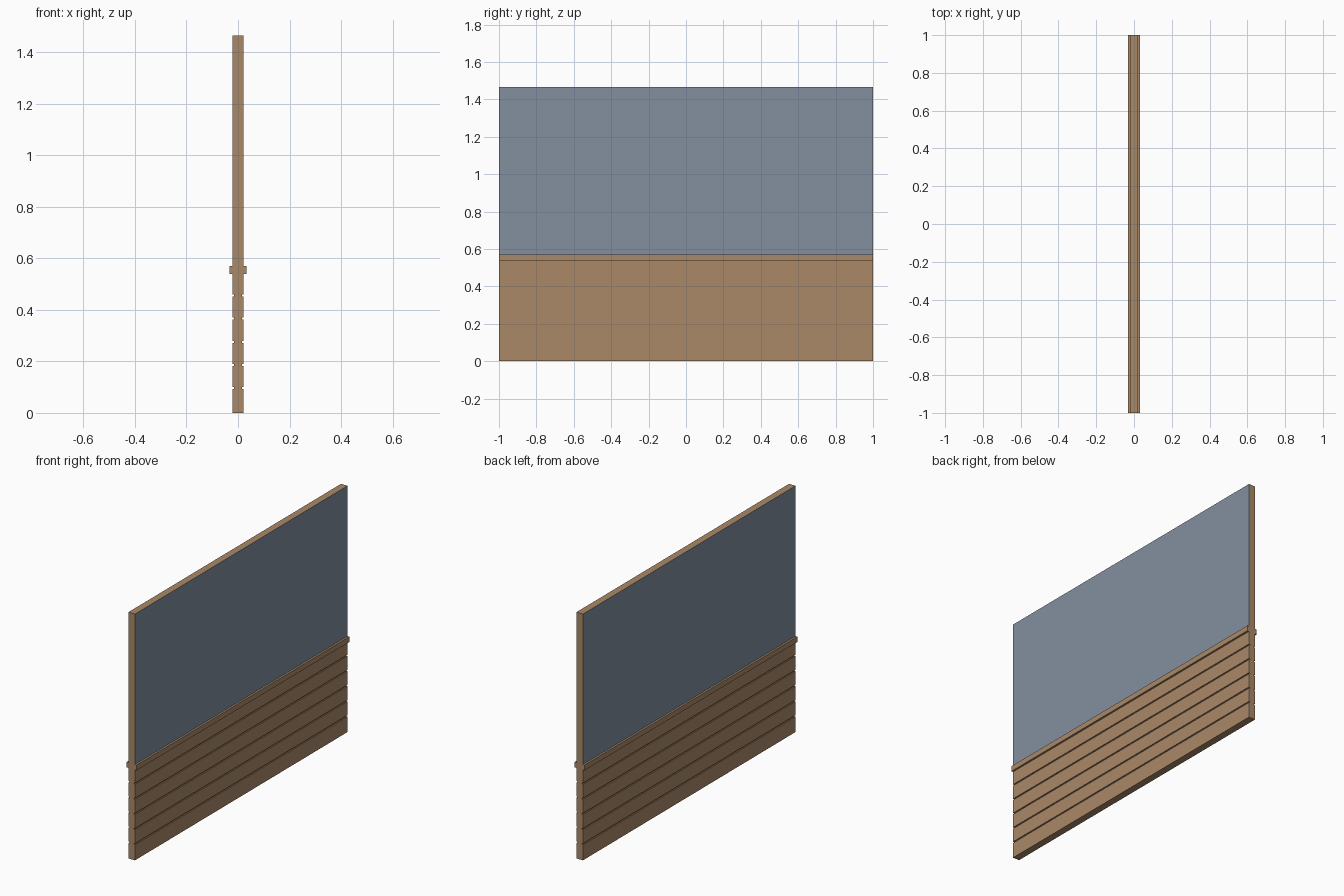
import bpy, bmesh

if "Cube" in bpy.data.objects:
    bpy.data.objects.remove(bpy.data.objects["Cube"])

HALF_LEN = 1.0
HEIGHT = 1.466
T = 0.0215                      # half thickness of the wall
RAIL_LOW, RAIL_HIGH, RAIL_X = 0.539, 0.571, 0.033
RAIL_MID = (RAIL_LOW + RAIL_HIGH) / 2


def material(name, rgb):
    m = bpy.data.materials.new(name)
    m.diffuse_color = (*rgb, 1)
    m.use_nodes = True
    m.node_tree.nodes["Principled BSDF"].inputs["Base Color"].default_value = m.diffuse_color
    return m


wood = material("wood", (0.40, 0.25, 0.14))
paint = material("blue_grey_paint", (0.23, 0.28, 0.35))


def extrude_profile(name, profile, painted_above=None):
    """Extrude a closed (x, z) profile along the full length of the wall."""
    bm = bmesh.new()
    face = bm.faces.new([bm.verts.new((x, -HALF_LEN, z)) for x, z in profile])
    out = bmesh.ops.extrude_face_region(bm, geom=[face])
    moved = [g for g in out["geom"] if isinstance(g, bmesh.types.BMVert)]
    bmesh.ops.translate(bm, verts=moved, vec=(0, 2 * HALF_LEN, 0))
    bmesh.ops.recalc_face_normals(bm, faces=bm.faces[:])
    if painted_above is not None:
        for f in bm.faces:
            if abs(f.normal.x) > 0.9 and f.calc_center_median().z > painted_above:
                f.material_index = 1
    mesh = bpy.data.meshes.new(name)
    bm.to_mesh(mesh)
    bm.free()
    mesh.materials.append(wood)
    mesh.materials.append(paint)
    obj = bpy.data.objects.new(name, mesh)
    bpy.context.collection.objects.link(obj)
    return obj


# Wall: grooved plank cladding below, flat painted panel above
GROOVE_H, GROOVE_D = 0.008, 0.006
side = [(T, 0)]
for i in range(5):
    z = 0.096 + 0.09 * i
    lo, hi = z - GROOVE_H / 2, z + GROOVE_H / 2
    side += [(T, lo), (T - GROOVE_D, lo), (T - GROOVE_D, hi), (T, hi)]
side += [(T, RAIL_MID), (T, HEIGHT)]
extrude_profile("wall_panel", side + [(-x, z) for x, z in reversed(side)], RAIL_MID)

# Dado rail strip on each face
for s, label in ((1, "right"), (-1, "left")):
    extrude_profile(f"rail_{label}", [(s * T, RAIL_LOW), (s * RAIL_X, RAIL_LOW),
                                      (s * RAIL_X, RAIL_HIGH), (s * T, RAIL_HIGH)])
